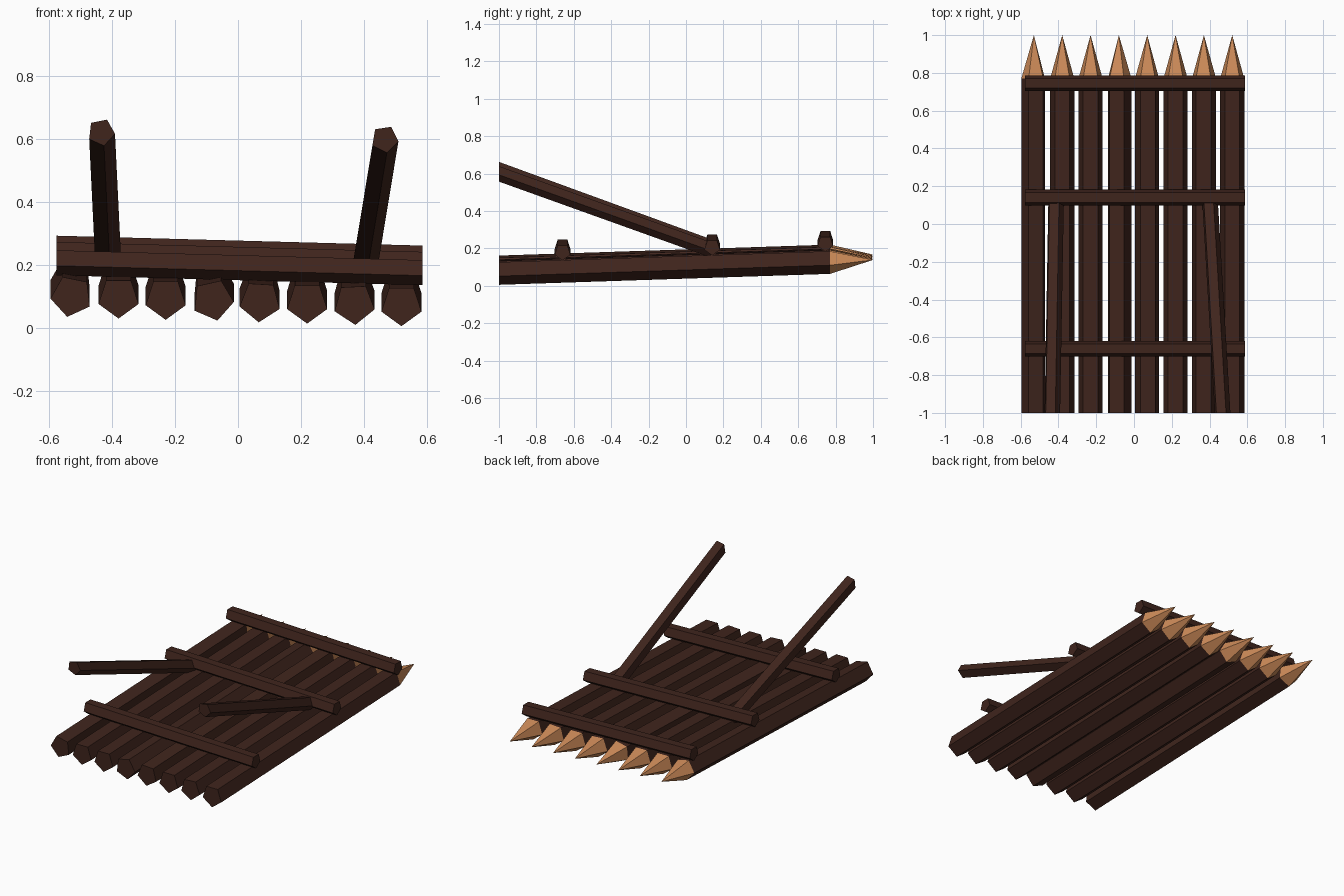
import bpy, bmesh
from math import pi, cos, sin
from mathutils import Vector

if "Cube" in bpy.data.objects:
    bpy.data.objects.remove(bpy.data.objects["Cube"])


def material(name, color):
    m = bpy.data.materials.new(name)
    m.diffuse_color = color
    m.use_nodes = True
    m.node_tree.nodes["Principled BSDF"].inputs["Base Color"].default_value = m.diffuse_color
    return m


BARK = material("dark_bark", (0.05, 0.018, 0.012, 1))
CUT = material("cut_wood", (0.62, 0.26, 0.1, 1))
SIDES = 5


def timber(name, a, b, radius, mat, across, roll=0.0, point=False):
    """Five-sided timber from a to b, flat side up; ends at a point if asked."""
    a, b, u, up = Vector(a), Vector(b), Vector(across), Vector((0, 0, 1))
    angles = [-pi / 2 + roll + 2 * pi * k / SIDES for k in range(SIDES)]
    ring = [radius * (cos(t) * u + sin(t) * up) for t in angles]
    bm = bmesh.new()
    start = [bm.verts.new(a + p) for p in ring]
    bm.faces.new(start)
    if point:
        tip = bm.verts.new(b)
        for k in range(SIDES):
            bm.faces.new((start[k], start[(k + 1) % SIDES], tip))
    else:
        end = [bm.verts.new(b + p) for p in ring]
        bm.faces.new(end)
        for k in range(SIDES):
            n = (k + 1) % SIDES
            bm.faces.new((start[k], start[n], end[n], end[k]))
    bmesh.ops.recalc_face_normals(bm, faces=bm.faces)
    me = bpy.data.meshes.new(name)
    bm.to_mesh(me)
    bm.free()
    me.materials.append(mat)
    ob = bpy.data.objects.new(name, me)
    bpy.context.collection.objects.link(ob)
    return ob


LOG_R, BEAM_R, POLE_R = 0.067, 0.044, 0.044
X, Y = (1, 0, 0), (0, 1, 0)


def underside(x, y):
    """Height of the log undersides: the wall leans slightly in both directions."""
    return 0.019 - 0.027 * x + 0.033 * (y + 1)


# Wall logs with sharpened tips
rolls = [-0.2, 0, 0, 0.22, -0.06, 0, 0.05, 0]
for i, roll in enumerate(rolls):
    x = -0.53 + 0.15 * i

    def axis(y):
        return (x, y, underside(x, y) + LOG_R)

    timber(f"log_{i + 1}", axis(-1), axis(0.77), LOG_R, BARK, X, roll)
    timber(f"log_tip_{i + 1}", axis(0.77), axis(1), LOG_R, CUT, X, roll, point=True)

# Cross beams lying on the logs
for name, y in (("front", -0.66), ("middle", 0.14), ("back", 0.745)):
    ends = [(x, y, underside(x, y) + 0.121 + BEAM_R) for x in (-0.577, 0.587)]
    timber(f"{name}_cross_beam", *ends, BEAM_R, BARK, Y)

# Slanted support poles rising from the middle beam
timber("left_support_pole", (-0.415, 0.13, 0.21), (-0.435, -1, 0.622), POLE_R, BARK, X, 0.2)
timber("right_support_pole", (0.40, 0.13, 0.195), (0.467, -1, 0.60), POLE_R, BARK, X, 0.15)
